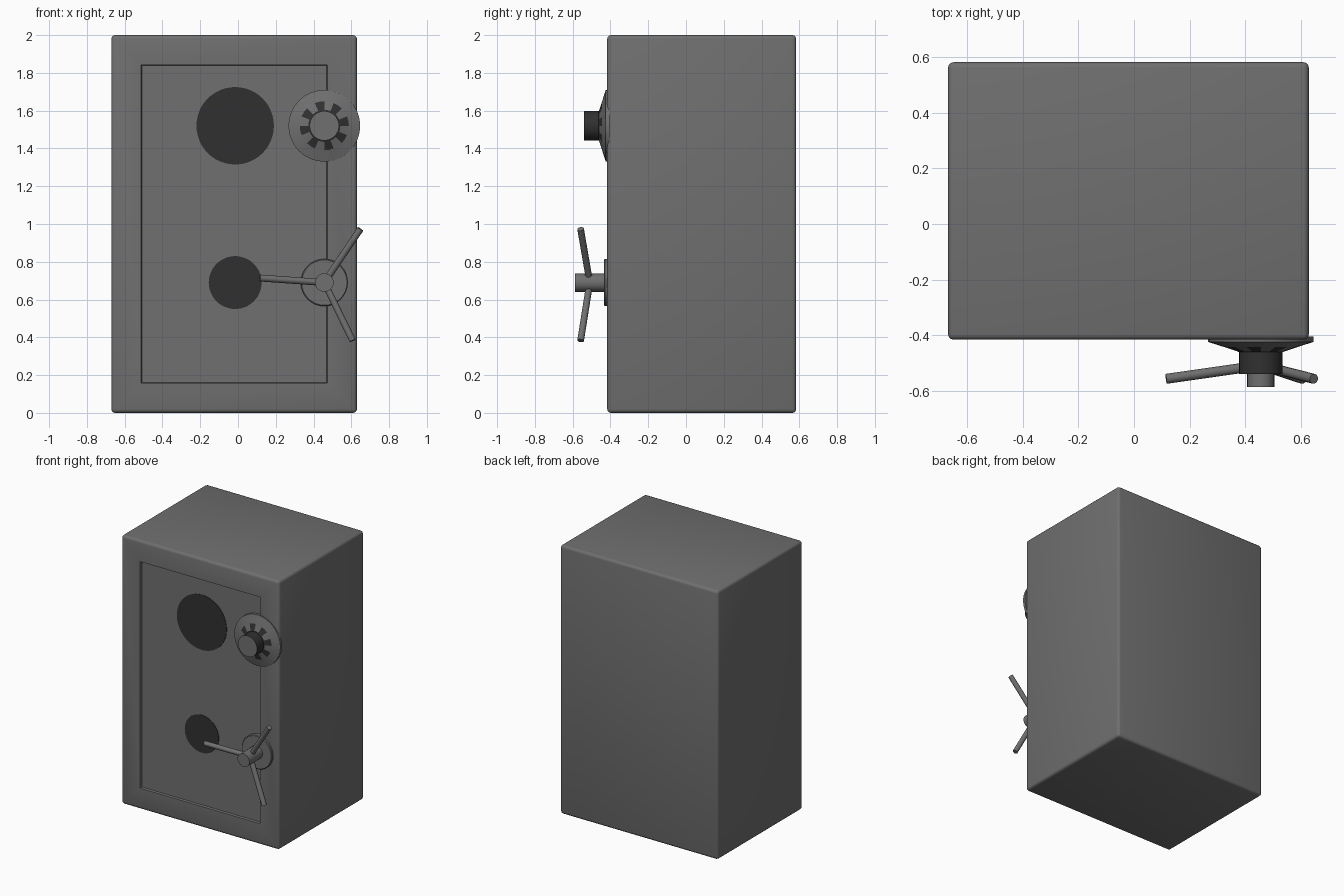
import bpy, bmesh, math
from mathutils import Vector

if "Cube" in bpy.data.objects:
    bpy.data.objects.remove(bpy.data.objects["Cube"])


def material(name, v):
    m = bpy.data.materials.new(name)
    m.diffuse_color = (v, v, v, 1)
    m.use_nodes = True
    m.node_tree.nodes["Principled BSDF"].inputs["Base Color"].default_value = m.diffuse_color
    return m


GREY = material("steel grey", 0.16)
DARK = material("dark grey", 0.03)


def finish(name, bm, mats, angle=35):
    bmesh.ops.recalc_face_normals(bm, faces=bm.faces)
    me = bpy.data.meshes.new(name)
    bm.to_mesh(me)
    bm.free()
    ob = bpy.data.objects.new(name, me)
    bpy.context.collection.objects.link(ob)
    for m in mats:
        me.materials.append(m)
    bpy.ops.object.select_all(action='DESELECT')
    ob.select_set(True)
    bpy.context.view_layer.objects.active = ob
    bpy.ops.object.shade_smooth_by_angle(angle=math.radians(angle))
    return ob


def lathe(name, x, z, profile, mats, n=32, rule=None):
    """Turn (radius, y) points about an axis along y; ends are capped."""
    bm = bmesh.new()
    rings = [[bm.verts.new((x + r * math.cos(2 * math.pi * i / n), y,
                            z + r * math.sin(2 * math.pi * i / n)))
              for i in range(n)] for r, y in profile]
    for k in range(len(rings) - 1):
        a, b = rings[k], rings[k + 1]
        for i in range(n):
            j = (i + 1) % n
            f = bm.faces.new((a[i], a[j], b[j], b[i]))
            if rule:
                f.material_index = rule(k, i)
    bm.faces.new(rings[0])
    bm.faces.new(rings[-1])
    return finish(name, bm, mats)


def rod(name, p, q, r, mats, n=12):
    bm = bmesh.new()
    p, q = Vector(p), Vector(q)
    d = q - p
    bmesh.ops.create_cone(bm, cap_ends=True, segments=n, radius1=r, radius2=r, depth=d.length)
    bm.transform(d.to_track_quat('Z', 'Y').to_matrix().to_4x4())
    bmesh.ops.translate(bm, vec=(p + q) / 2, verts=bm.verts)
    return finish(name, bm, mats)


# Safe body: softened box with a shallow sunken door panel in the front
bm = bmesh.new()
bmesh.ops.create_cube(bm, size=1)
for v in bm.verts:
    v.co = Vector((v.co.x * 1.30 - 0.02, v.co.y * 1.0 + 0.083, v.co.z * 2 + 1))
bmesh.ops.bevel(bm, geom=bm.edges[:], offset=0.02, segments=3, profile=0.5, affect='EDGES')
bm.normal_update()
front = max((f for f in bm.faces if f.normal.y < -0.99), key=lambda f: f.calc_area())
bmesh.ops.inset_region(bm, faces=[front], thickness=0.137, use_even_offset=True)
bmesh.ops.inset_region(bm, faces=[front], thickness=0.004, depth=-0.015, use_even_offset=True)
finish("safe_body", bm, [GREY])

# Dark round plates on the door
lathe("upper_door_disc", -0.015, 1.52, [(0.205, -0.40), (0.205, -0.405)], [DARK], 48)
lathe("lower_door_disc", -0.015, 0.69, [(0.14, -0.40), (0.14, -0.405)], [DARK], 48)

# Combination dial: sloped collar with dark notches, dark-sided knob
lathe("dial", 0.457, 1.52,
      [(0.19, -0.405), (0.19, -0.425), (0.13, -0.444), (0.085, -0.459),
       (0.078, -0.462), (0.078, -0.54)],
      [GREY, DARK], 32,
      lambda k, i: 1 if k == 4 or (k == 2 and i % 4 < 2) or k == 3 else 0)

# Handle: base plate, hub and three spokes leaning outward
HX, HZ = 0.457, 0.69
lathe("handle_base", HX, HZ, [(0.125, -0.40), (0.125, -0.43), (0.12, -0.434)], [GREY])
lathe("handle_hub", HX, HZ, [(0.049, -0.42), (0.049, -0.588)], [GREY], 24)
for i, deg in enumerate((176, 56, 296)):
    a = math.radians(deg)
    c, s = math.cos(a), math.sin(a)
    rod("handle_spoke_%d" % (i + 1), (HX + 0.02 * c, -0.512, HZ + 0.02 * s),
        (HX + 0.342 * c, -0.558, HZ + 0.342 * s), 0.018, [GREY])
